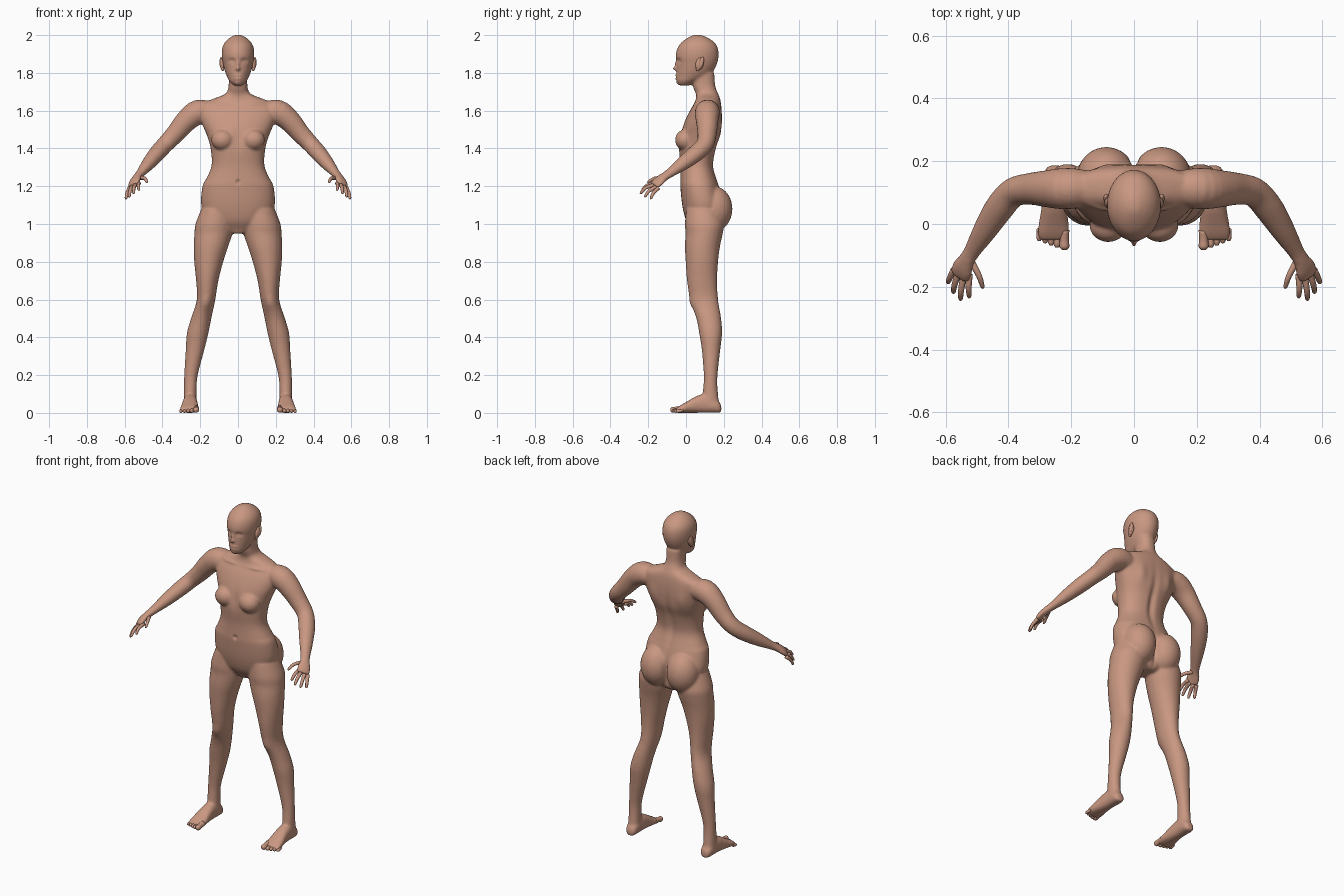
import bpy, bmesh, math
from mathutils import Vector, Matrix

skin = bpy.data.materials.new("skin")
skin.diffuse_color = (0.58, 0.31, 0.22, 1)


def refine(rows, k=4):
    """Catmull-Rom interpolation between rows of numbers."""
    out = []
    for i in range(len(rows) - 1):
        a, b, c, d = (rows[min(max(j, 0), len(rows) - 1)] for j in (i - 1, i, i + 1, i + 2))
        for s in range(k):
            t = s / k
            out.append([0.5 * (2 * q + (r - p) * t + (2 * p - 5 * q + 4 * r - w) * t * t
                        + (3 * q - p - 3 * r + w) * t ** 3) for p, q, r, w in zip(a, b, c, d)])
    return out + [list(rows[-1])]


def loft(bm, rings, side=1, n=24, power=1.0):
    """Skin closed rings given as (centre, u axis, v axis)."""
    def bend(v):
        return math.copysign(abs(v) ** power, v)
    loops = []
    for c, u, v in rings:
        loop = []
        for i in range(n):
            a = 2 * math.pi * i / n
            p = c + u * bend(math.cos(a)) + v * bend(math.sin(a))
            loop.append(bm.verts.new((p.x * side, p.y, p.z)))
        loops.append(loop)
    faces = [bm.faces.new(loops[0]), bm.faces.new(loops[-1])]
    for lo, hi in zip(loops, loops[1:]):
        for i in range(n):
            j = (i + 1) % n
            faces.append(bm.faces.new((lo[i], lo[j], hi[j], hi[i])))
    bmesh.ops.recalc_face_normals(bm, faces=faces)


def level(rows):
    """Horizontal rings from (z, centre x, half width, front y, back y)."""
    return [(Vector((x, (f + b) / 2, z)), Vector((w, 0, 0)), Vector((0, (b - f) / 2, 0)))
            for z, x, w, f, b in refine(rows)]


def limb(rows, wide, k=4):
    """Rings along a path of (x, y, z, wide radius, thin radius)."""
    rows = refine(rows, k)
    rings = []
    for i, (x, y, z, a, b) in enumerate(rows):
        t = (Vector(rows[min(i + 1, len(rows) - 1)][:3]) - Vector(rows[max(i - 1, 0)][:3])).normalized()
        u = (wide - t * wide.dot(t)).normalized()
        rings.append((Vector((x, y, z)), u * a, t.cross(u) * b))
    return rings


def blob(bm, centre, radii, tilt=0):
    m = Matrix.Translation(centre) @ Matrix.Rotation(tilt, 4, 'X') @ Matrix.Diagonal((*radii, 1))
    bmesh.ops.create_uvsphere(bm, u_segments=24, v_segments=16, radius=1, matrix=m)


def finish(name, bm):
    me = bpy.data.meshes.new(name)
    bm.to_mesh(me)
    bm.free()
    me.materials.append(skin)
    me.shade_smooth()
    ob = bpy.data.objects.new(name, me)
    bpy.context.collection.objects.link(ob)
    return ob


torso = [(.95, 0, .04, .04, .15), (.97, 0, .1, .03, .17), (1.02, 0, .16, 0, .185),
         (1.1, 0, .195, -.02, .2), (1.2, 0, .188, -.03, .175), (1.24, 0, .168, -.03, .162),
         (1.31, 0, .14, -.03, .145), (1.4, 0, .145, -.038, .16), (1.47, 0, .165, -.03, .183),
         (1.53, 0, .19, -.012, .19), (1.59, 0, .205, .015, .19), (1.635, 0, .19, .042, .186),
         (1.665, 0, .125, .053, .18), (1.69, 0, .066, .052, .17), (1.73, 0, .05, .037, .155),
         (1.8, 0, .05, .035, .15)]
head = [(1.733, 0, .024, -.036, .02), (1.755, 0, .045, -.051, .06), (1.78, 0, .058, -.053, .115),
        (1.81, 0, .07, -.051, .145), (1.85, 0, .08, -.05, .165), (1.89, 0, .086, -.055, .173),
        (1.93, 0, .084, -.046, .169), (1.96, 0, .071, -.026, .152), (1.985, 0, .046, .008, .118),
        (2.001, 0, .015, .04, .08)]
leg = [(1.08, .11, .085, 0, .18), (1.0, .125, .1, -.006, .2), (.95, .13, .101, -.003, .195),
       (.88, .143, .091, -.006, .18), (.8, .155, .077, -.002, .17), (.7, .163, .059, .005, .165),
       (.6, .169, .049, .022, .17), (.5, .195, .054, .055, .186), (.42, .214, .057, .07, .191),
       (.33, .228, .049, .084, .181), (.2, .249, .036, .094, .167), (.12, .253, .034, .09, .168),
       (.03, .253, .035, .085, .178)]
arm = [(.14, .115, 1.59, .055, .055), (.21, .113, 1.592, .067, .067), (.27, .112, 1.55, .061, .059),
       (.33, .112, 1.48, .051, .051), (.385, .1, 1.422, .047, .045), (.43, .05, 1.372, .047, .043),
       (.475, -.02, 1.318, .039, .035), (.515, -.085, 1.27, .028, .023),
       (.533, -.115, 1.25, .028, .02), (.548, -.145, 1.226, .038, .018),
       (.555, -.168, 1.204, .035, .014)]
# foot: (y, centre x, half width, height)
foot = [(.187, .252, .018, .04), (.165, .252, .034, .07), (.1, .253, .037, .1), (.05, .254, .041, .086),
        (0, .256, .048, .057), (-.03, .257, .051, .04), (-.052, .257, .045, .024)]
palm_dir = Vector((.055, .03, -.03))

# Body: overlapping shells fused into one skin
bm = bmesh.new()
loft(bm, level(torso), n=40, power=.88)
loft(bm, level(head), n=32)
for s in (1, -1):
    loft(bm, level(leg), s)
    loft(bm, limb(arm, palm_dir), s)
    loft(bm, [(Vector((x, y, h / 2)), Vector((w, 0, 0)), Vector((0, 0, h / 2)))
              for y, x, w, h in refine(foot)], s, power=.85)
    blob(bm, (s * .088, .148, 1.08), (.095, .098, .12))      # buttock
    blob(bm, (s * .082, -.005, 1.445), (.06, .053, .055))    # breast
body = finish("body", bm)
fuse = body.modifiers.new("fuse", 'REMESH')
fuse.mode, fuse.voxel_size = 'VOXEL', .007
soften = body.modifiers.new("soften", 'SMOOTH')
soften.factor, soften.iterations = .5, 7
deps = bpy.context.evaluated_depsgraph_get()
skin_mesh = bpy.data.meshes.new_from_object(body.evaluated_get(deps))
body.modifiers.clear()
body.data = skin_mesh
skin_mesh.materials.clear()
skin_mesh.materials.append(skin)

# Sculpted details: (x, z, x spread, z spread, y push), mirrored in x
front = [(.033, 1.863, .016, .011, .013), (.033, 1.861, .010, .006, -.007),   # sockets, eyes
         (0, 1.823, .010, .010, -.021), (0, 1.846, .008, .016, -.010),        # nose
         (.012, 1.787, .012, .005, -.006), (.010, 1.770, .011, .005, -.006),  # lips
         (0, 1.745, .014, .010, -.004), (0, 1.222, .008, .010, .014),         # chin, navel
         (.09, 1.635, .05, .008, -.006), (.168, .58, .03, .035, -.007),       # collarbone, knee
         (0, 1.45, .02, .06, .006)]
back = [(0, 1.38, .02, .14, -.013), (.095, 1.52, .03, .06, .008),             # spine, shoulder blade
        (0, 1.07, .012, .07, -.02)]                                          # cleft
moves = []
for v in skin_mesh.vertices:
    facing = abs(v.normal.y)
    dy = sum(p * math.exp(-((abs(v.co.x) - x) / sx) ** 2 - ((v.co.z - z) / sz) ** 2)
             for x, z, sx, sz, p in (front if v.normal.y < 0 else back))
    moves.append(dy * min(1, facing * 1.4))
for v, dy in zip(skin_mesh.vertices, moves):
    v.co.y += dy
skin_mesh.shade_smooth()

# Fingers: base, middle joint, tip
fingers = [((.525, -.160, 1.215), (.527, -.205, 1.205), (.525, -.235, 1.178)),
           ((.543, -.162, 1.208), (.551, -.212, 1.192), (.553, -.243, 1.160)),
           ((.560, -.156, 1.199), (.572, -.195, 1.175), (.576, -.220, 1.142)),
           ((.574, -.146, 1.191), (.587, -.172, 1.165), (.594, -.188, 1.132)),
           ((.520, -.115, 1.244), (.494, -.165, 1.242), (.481, -.205, 1.220))]
for s, label in ((1, "left"), (-1, "right")):
    bm = bmesh.new()
    for base, mid, tip in fingers:
        near_tip = Vector(mid).lerp(Vector(tip), .8)
        loft(bm, limb([(*base, .011, .011), (*mid, .0095, .009), (*near_tip, .0075, .007),
                       (*tip, .003, .003)], palm_dir, 3), s, n=10)
    finish(label + "_fingers", bm)

    # Toes, big toe on the inside
    bm = bmesh.new()
    for i in range(5):
        x, r = .222 + .019 * i + (.004 if i else 0), .016 if i == 0 else .0115 - .0006 * i
        y = -.082 + .007 * i
        loft(bm, limb([(x, -.02, r + .008, r, r), (x, y + .03, r + .003, r * .9, r * .9),
                       (x, y + .01, r, r, r), (x, y, r * .9, r * .5, r * .5)],
                      Vector((1, 0, 0)), 3), s, n=10)
    finish(label + "_toes", bm)

    # Ear: outer shell with rim and lobe
    bm = bmesh.new()
    blob(bm, (s * .083, .072, 1.848), (.012, .021, .034), -.25)
    blob(bm, (s * .089, .082, 1.855), (.009, .012, .030), -.25)
    blob(bm, (s * .081, .062, 1.822), (.008, .010, .013))
    finish(label + "_ear", bm)
